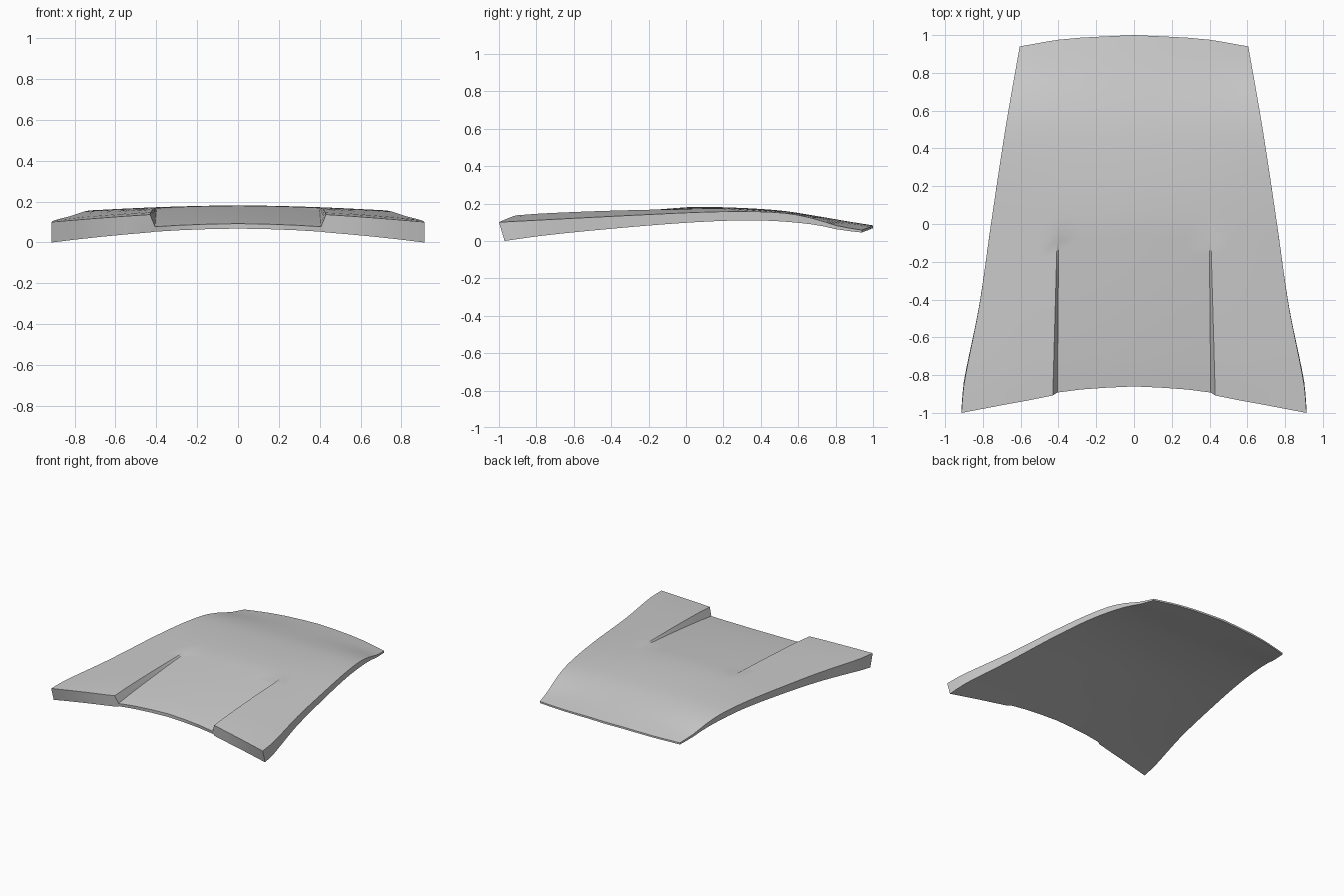
import bpy
import bmesh
import math

cube = bpy.data.objects.get("Cube")
if cube:
    bpy.data.objects.remove(cube, do_unlink=True)


def lerp(a, b, t):
    return a + (b - a) * t


def curve(points):
    """Smooth interpolating function through (position, value) points."""
    n = len(points)

    def slope(i):
        (a, va), (b, vb) = points[max(i - 1, 0)], points[min(i + 1, n - 1)]
        return (vb - va) / (b - a)

    def value(p):
        p = min(max(p, points[0][0]), points[-1][0])
        i = max(j for j in range(n - 1) if j == 0 or points[j][0] <= p)
        (a, va), (b, vb) = points[i], points[i + 1]
        h = b - a
        t = (p - a) / h
        return ((2*t**3 - 3*t**2 + 1) * va + (t**3 - 2*t**2 + t) * h * slope(i)
                + (3*t**2 - 2*t**3) * vb + (t**3 - t**2) * h * slope(i + 1))
    return value


# Plan outline: half width along y, front and rear edges across x
half_width = curve([(-1, .913), (-.85, .90), (-.45, .82), (0, .755), (.5, .68), (.94, .605)])
front_edge = curve([(0, -.86), (.2, -.87), (.4, -.89), (.43, -.908), (.65, -.95), (.913, -1)])
rear_edge = curve([(0, 1), (.36, .98), (.605, .94)])

# Lengthwise height profiles: crown and side edge of each skin
top_mid = curve([(-1, .14), (-.88, .15), (-.75, .16), (-.4, .174), (0, .18), (.2, .18),
                 (.5, .163), (.7, .133), (.85, .107), (1, .083)])
top_side = curve([(-1, .10), (-.6, .121), (-.2, .141), (.1, .154), (.35, .157),
                  (.55, .146), (.7, .115), (.8, .083), (.94, .058), (1, .05)])
low_mid = curve([(-.97, .055), (-.86, .068), (-.4, .118), (.1, .155), (.5, .138), (.7, .11), (1, .068)])
low_side = curve([(-.97, 0), (-.75, .03), (-.4, .065), (0, .097), (.3, .11), (.5, .105),
                  (.7, .085), (.8, .063), (.94, .045), (1, .042)])

STATIONS = 28
INNER = (0, .14, .28)       # columns on the centre panel
OUTER = (.25, .5, .75, 1)   # columns from the step to the side edge


def station(t):
    """Top and bottom points across the panel at one station."""
    width = half_width(lerp(-1, .94, t))
    k = max(0, -lerp(-.89, .98, t) / .89)
    step_in, step_out = .398 + .008 * k, .405 + .025 * k
    half = [(x, 1) for x in INNER] + [(step_in, 1), (step_out, 0)]
    half += [(lerp(step_out, width, f), 0) for f in OUTER]
    across = [(-x, r) for x, r in reversed(half[1:])] + half
    top, low = [], []
    for x, recessed in across:
        a = abs(x)
        f = (a / width) ** 1.8
        y = lerp(front_edge(a), rear_edge(a), t)
        z = lerp(top_mid(y), top_side(y), f)
        z -= recessed * .06 * max(0, -y / .87)
        top.append((x, y, z))
        y_low = y + .03 * f * (1 - t) ** 6
        low.append((x, y_low, lerp(low_mid(y_low), low_side(y_low), f)))
    return top, low


# Hood panel: a closed loft of the two skins
bm = bmesh.new()
rings = []
for i in range(STATIONS + 1):
    top, low = station(i / STATIONS)
    rings.append([bm.verts.new(p) for p in top + low[::-1]])
count = len(rings[0])
for a, b in zip(rings, rings[1:]):
    for j in range(count):
        k = (j + 1) % count
        bm.faces.new((a[j], a[k], b[k], b[j]))
# Front and rear end strips
for ring in (rings[0], rings[-1]):
    for j in range(count // 2 - 1):
        bm.faces.new((ring[j], ring[j + 1], ring[count - 2 - j], ring[count - 1 - j]))
bmesh.ops.recalc_face_normals(bm, faces=bm.faces)

mesh = bpy.data.meshes.new("hood_panel")
bm.to_mesh(mesh)
bm.free()
hood = bpy.data.objects.new("hood_panel", mesh)
bpy.context.collection.objects.link(hood)

paint = bpy.data.materials.new("light_grey")
paint.use_nodes = True
grey = (.6, .6, .6, 1)
paint.diffuse_color = grey
paint.node_tree.nodes["Principled BSDF"].inputs["Base Color"].default_value = grey
mesh.materials.append(paint)

bpy.ops.object.select_all(action='DESELECT')
hood.select_set(True)
bpy.context.view_layer.objects.active = hood
bpy.ops.object.shade_smooth_by_angle(angle=math.radians(30))
